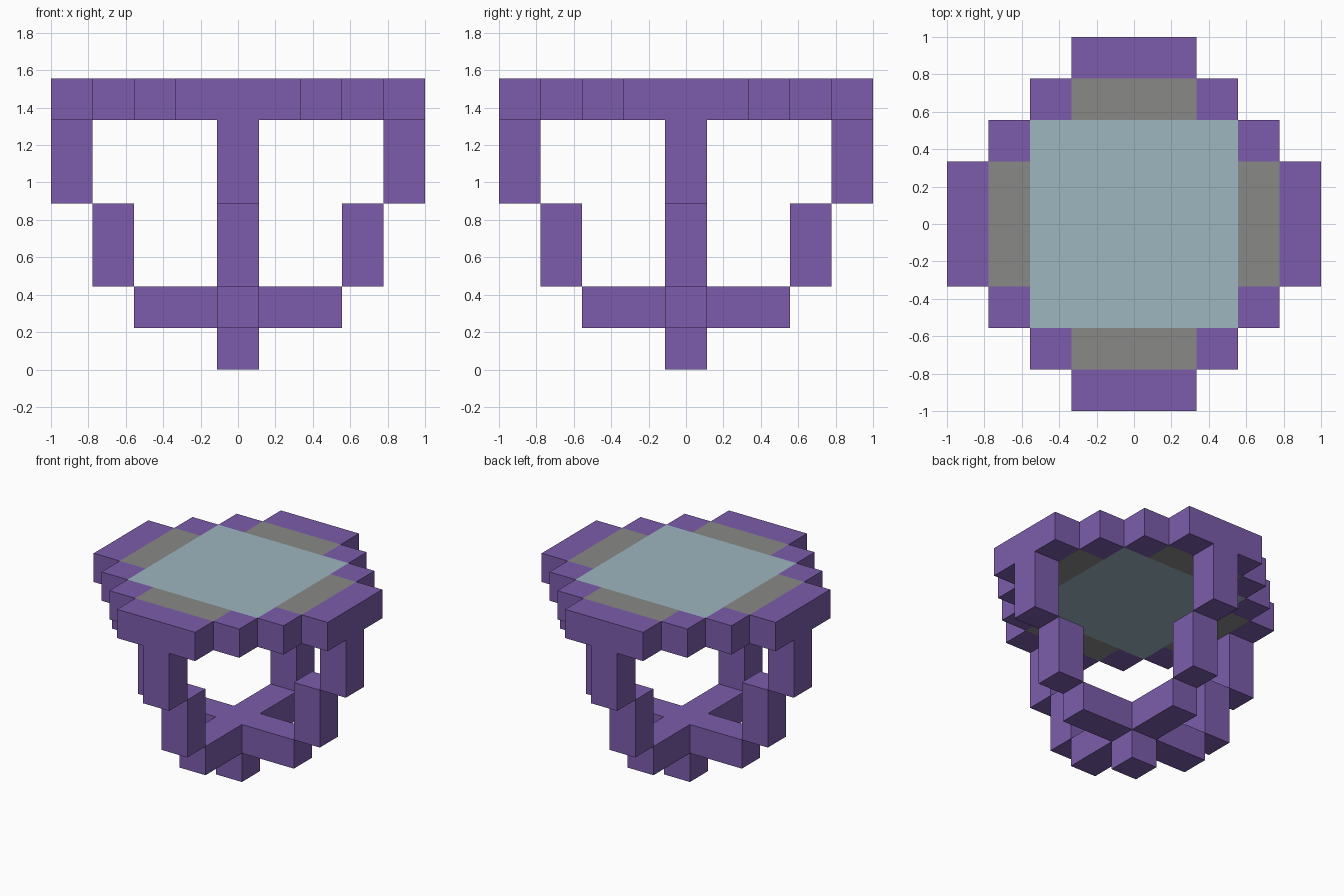
import bpy
import bmesh
from mathutils import Matrix, Vector

U = 2 / 9  # edge length of one block

if "Cube" in bpy.data.objects:
    bpy.data.objects.remove(bpy.data.objects["Cube"])


def make_material(name, color):
    mat = bpy.data.materials.new(name)
    mat.use_nodes = True
    mat.diffuse_color = (*color, 1)
    mat.node_tree.nodes["Principled BSDF"].inputs["Base Color"].default_value = (*color, 1)
    return mat


purple = make_material("purple", (0.20, 0.108, 0.41))
pale_blue = make_material("pale blue", (0.34, 0.465, 0.53))
grey = make_material("grey", (0.25, 0.255, 0.245))


def box(name, low, high, mat, turns=0):
    """Box between two corners in block units, turned in quarter turns about z."""
    low, high = Vector(low), Vector(high)
    bm = bmesh.new()
    bmesh.ops.create_cube(bm, size=1)
    bmesh.ops.scale(bm, vec=(high - low) * U, verts=bm.verts)
    bmesh.ops.translate(bm, vec=(low + high) * U / 2, verts=bm.verts)
    spin = Matrix(((0, -1, 0), (1, 0, 0), (0, 0, 1)))
    for _ in range(turns):
        bmesh.ops.transform(bm, matrix=spin.to_4x4(), verts=bm.verts)
    mesh = bpy.data.meshes.new(name)
    bm.to_mesh(mesh)
    bm.free()
    mesh.materials.append(mat)
    obj = bpy.data.objects.new(name, mesh)
    bpy.context.collection.objects.link(obj)


# Foot, hub of the base cross, and the centre of the top
box("foot", (-.5, -.5, 0), (.5, .5, 1), purple)
box("base_hub", (-.5, -.5, 1), (.5, .5, 2), purple)
box("top_panel", (-2.5, -2.5, 6), (2.5, 2.5, 7), pale_blue)

# Each side repeats around the centre
for turns, side in enumerate(("front", "left", "back", "right")):
    box(side + "_base_arm", (-.5, -2.5, 1), (.5, -.5, 2), purple, turns)
    box(side + "_lower_post", (-.5, -3.5, 2), (.5, -2.5, 4), purple, turns)
    box(side + "_upper_post", (-.5, -4.5, 4), (.5, -3.5, 6), purple, turns)
    box(side + "_rim_bar", (-1.5, -4.5, 6), (1.5, -3.5, 7), purple, turns)
    box(side + "_side_panel", (-1.5, -3.5, 6), (1.5, -2.5, 7), grey, turns)
    # Stepped rim blocks at both ends of the bar
    box(side + "_rim_step_a", (-2.5, -3.5, 6), (-1.5, -2.5, 7), purple, turns)
    box(side + "_rim_step_b", (1.5, -3.5, 6), (2.5, -2.5, 7), purple, turns)
